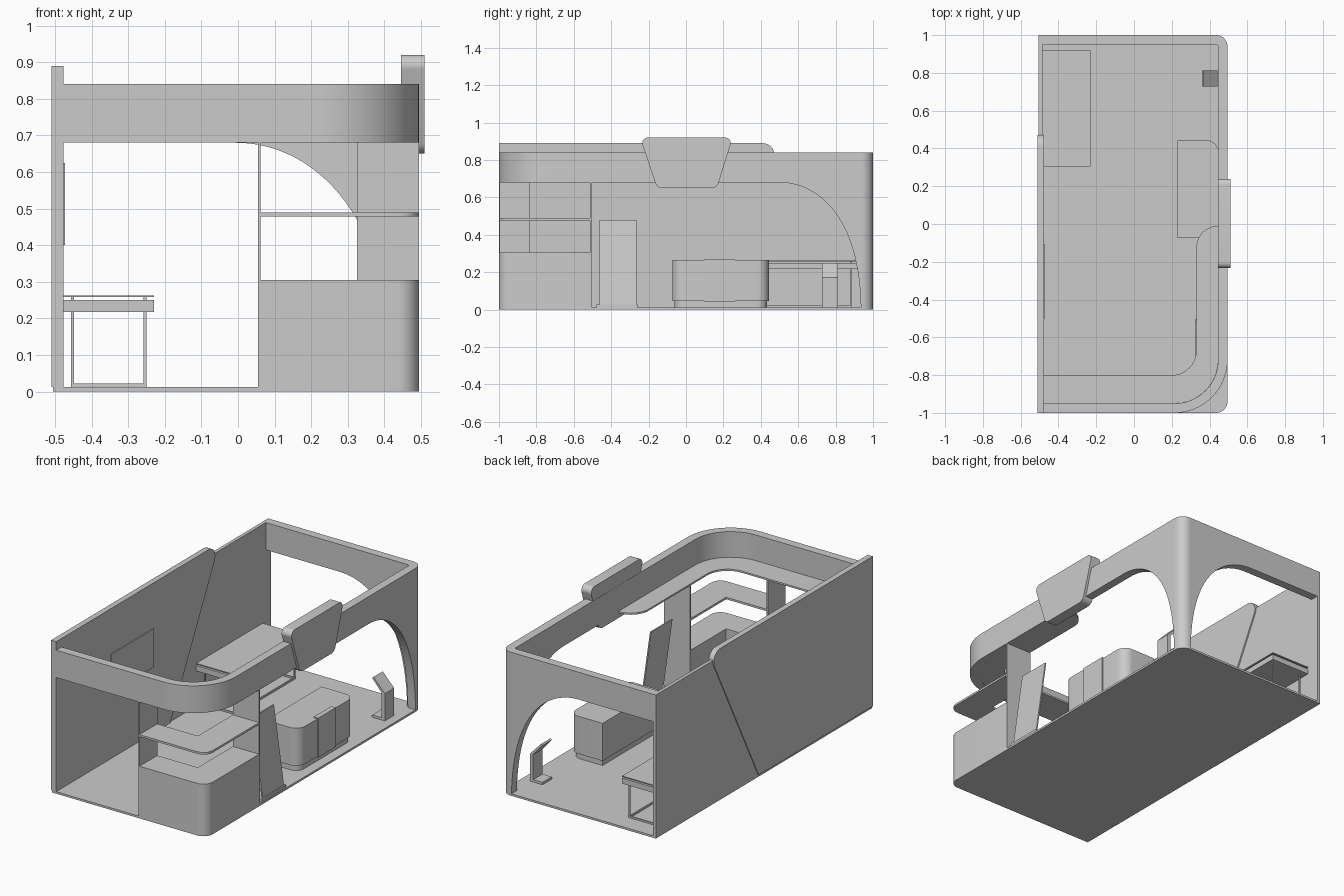
import bpy, bmesh
from math import sin, cos, pi, tan
from mathutils import Vector

if "Cube" in bpy.data.objects:
    bpy.data.objects.remove(bpy.data.objects["Cube"])


def finish(name, bm, angle=0.6):
    bmesh.ops.recalc_face_normals(bm, faces=bm.faces)
    me = bpy.data.meshes.new(name)
    bm.to_mesh(me)
    bm.free()
    ob = bpy.data.objects.new(name, me)
    bpy.context.collection.objects.link(ob)
    bpy.ops.object.select_all(action='DESELECT')
    ob.select_set(True)
    bpy.context.view_layer.objects.active = ob
    bpy.ops.object.shade_smooth_by_angle(angle=angle)
    return ob


def rounded(corners, steps=10):
    """Corners are (a, b) or (a, b, radius); radii become fillet arcs."""
    out, n = [], len(corners)
    for i, c in enumerate(corners):
        p = Vector(c[:2])
        if len(c) < 3:
            out.append(p)
            continue
        u = (Vector(corners[i - 1][:2]) - p).normalized()
        v = (Vector(corners[(i + 1) % n][:2]) - p).normalized()
        half = u.angle(v) / 2
        start = p + u * c[2] / tan(half)
        end = p + v * c[2] / tan(half)
        centre = p + (u + v).normalized() * c[2] / sin(half)
        sweep = pi - 2 * half
        for k in range(steps + 1):
            a = sweep * k / steps
            out.append(centre + ((start - centre) * sin(sweep - a) + (end - centre) * sin(a)) / sin(sweep))
    return out


def prism(name, corners, lo, hi, axis='z'):
    """Extrude a profile: axis z takes (x, y), x takes (y, z), y takes (x, z)."""
    place = {'z': lambda a, b, h: (a, b, h),
             'x': lambda a, b, h: (h, a, b),
             'y': lambda a, b, h: (a, h, b)}[axis]
    pts = rounded(corners)
    bm = bmesh.new()
    low = [bm.verts.new(place(p.x, p.y, lo)) for p in pts]
    top = [bm.verts.new(place(p.x, p.y, hi)) for p in pts]
    bm.faces.new(low)
    bm.faces.new(top)
    for i in range(len(pts)):
        j = (i + 1) % len(pts)
        bm.faces.new((low[i], low[j], top[j], top[i]))
    return finish(name, bm)


def box(name, x0, x1, y0, y1, z0, z1):
    return prism(name, [(x0, y0), (x1, y0), (x1, y1), (x0, y1)], z0, z1)


# Floor
FLOOR = 0.012
prism("floor", [(-0.505, -1), (0.495, -1, 0.06), (0.495, 1, 0.06), (-0.505, 1)], 0, FLOOR)

# Side wall: thin panel plus a thicker, taller panel with a slanted edge
prism("wall_thin_panel", [(0.03, FLOOR), (1, FLOOR), (1, 0.84), (0.42, 0.84)], -0.505, -0.485, 'x')
prism("wall_tall_panel", [(-1, FLOOR), (0.055, FLOOR), (0.51, 0.89, 0.06), (-1, 0.89)],
      -0.51, -0.477, 'x')
box("wall_screen", -0.478, -0.472, -0.5, -0.105, 0.4, 0.625)


# Fascia: one wall along the plan path, dipping to the floor at the back corner
def arch(t):
    w = ((1 - t) ** 3, 3 * t * (1 - t) ** 2, 3 * t * t * (1 - t), t ** 3)
    d = sum(a * b for a, b in zip(w, (0.5, 0.32, 0.075, 0.065)))
    z = sum(a * b for a, b in zip(w, (0.68, 0.68, 0.53, FLOOR)))
    return d, z


def arc(cx, cy, r, a0, a1, z, n):
    return [(cx + r * cos(a), cy + r * sin(a), cos(a), sin(a), z)
            for a in (a0 + (a1 - a0) * i / n for i in range(n + 1))]


curve = [arch(i / 28) for i in range(29)]
path = [(-0.487, 1, 0, 1, 0.68)]
path += [(0.495 - d, 1, 0, 1, z) for d, z in curve]
path += arc(0.435, 0.94, 0.06, pi / 2, 0, FLOOR, 10)
path += [(0.495, 1 - d, 1, 0, z) for d, z in reversed(curve)]
path += arc(0.215, -0.72, 0.28, 0, -pi / 2, 0.68, 24)
path += [(-0.48, -1, 0, -1, 0.68)]
bm = bmesh.new()
rings = []
for x, y, nx, ny, z in path:
    ix, iy = x - 0.05 * nx, y - 0.05 * ny
    rings.append([bm.verts.new(c) for c in
                  ((x, y, z), (x, y, 0.84), (ix, iy, 0.84), (ix, iy, z))])
for a, b in zip(rings, rings[1:]):
    for i in range(4):
        j = (i + 1) % 4
        bm.faces.new((a[i], a[j], b[j], b[i]))
bm.faces.new(rings[0])
bm.faces.new(rings[-1])
finish("fascia", bm)

# Soffit strip inside the front of the fascia
prism("soffit", [(-0.478, -0.95), (0.445, -0.95, 0.23), (0.445, -0.01), (0.33, -0.01, 0.114),
                 (0.33, -0.8, 0.13), (-0.478, -0.8)], 0.68, 0.69)

# Hanging sign plate
prism("sign", [(-0.155, 0.65, 0.04), (0.165, 0.65, 0.04), (0.25, 0.92, 0.03), (-0.245, 0.92, 0.03)],
      0.446, 0.51, 'x')

# L-shaped corner counter with shelf and end panels
ELL = [(0.055, -1), (0.495, -1, 0.06), (0.495, -0.505), (0.325, -0.505),
       (0.325, -0.835), (0.055, -0.835)]
prism("corner_counter", ELL, 0.003, 0.305)
prism("corner_shelf", ELL, 0.478, 0.49)
box("counter_front_end_panel", 0.055, 0.062, -0.998, -0.835, 0.305, 0.68)
box("counter_side_end_panel", 0.325, 0.495, -0.512, -0.502, FLOOR, 0.68)

# Leaning display board on a foot
prism("board", [(0.475, 0.028), (0.483, 0.028), (0.419, 0.48), (0.411, 0.48)], -0.462, -0.265, 'y')
box("board_foot", 0.42, 0.49, -0.478, -0.258, FLOOR, 0.028)

# Reception desk
prism("desk_body", [(0.23, -0.073), (0.445, -0.073, 0.06), (0.445, 0.443, 0.06), (0.23, 0.443)],
      0.045, 0.265)
prism("desk_plinth", [(0.238, -0.062), (0.435, -0.062, 0.05), (0.435, 0.432, 0.05), (0.238, 0.432)],
      FLOOR, 0.045)
box("desk_front_panel", 0.42, 0.45, 0.1, 0.262, 0.04, 0.27)

# Small kiosk: foot, post and tilted head
prism("kiosk", [(0.36, FLOOR), (0.442, FLOOR), (0.442, 0.172), (0.368, 0.25), (0.36, 0.242),
                (0.42, 0.172), (0.42, 0.026), (0.36, 0.026)], 0.727, 0.813, 'y')

# Display table with a raised glass top and looped legs
box("table_body", -0.484, -0.23, 0.305, 0.92, 0.218, 0.25)
box("table_glass", -0.484, -0.23, 0.305, 0.92, 0.258, 0.263)
for k, y in enumerate((0.335, 0.88)):
    for s, x in enumerate((-0.456, -0.258)):
        box(f"table_leg_{k}{s}", x, x + 0.008, y, y + 0.008, FLOOR, 0.218)
        box(f"table_glass_pin_{k}{s}", x, x + 0.008, y, y + 0.008, 0.25, 0.258)
    box(f"table_end_rail_{k}", -0.448, -0.258, y, y + 0.008, FLOOR, 0.022)
for s, x in enumerate((-0.456, -0.258)):
    box(f"table_side_rail_{s}", x, x + 0.008, 0.343, 0.88, FLOOR, 0.022)
